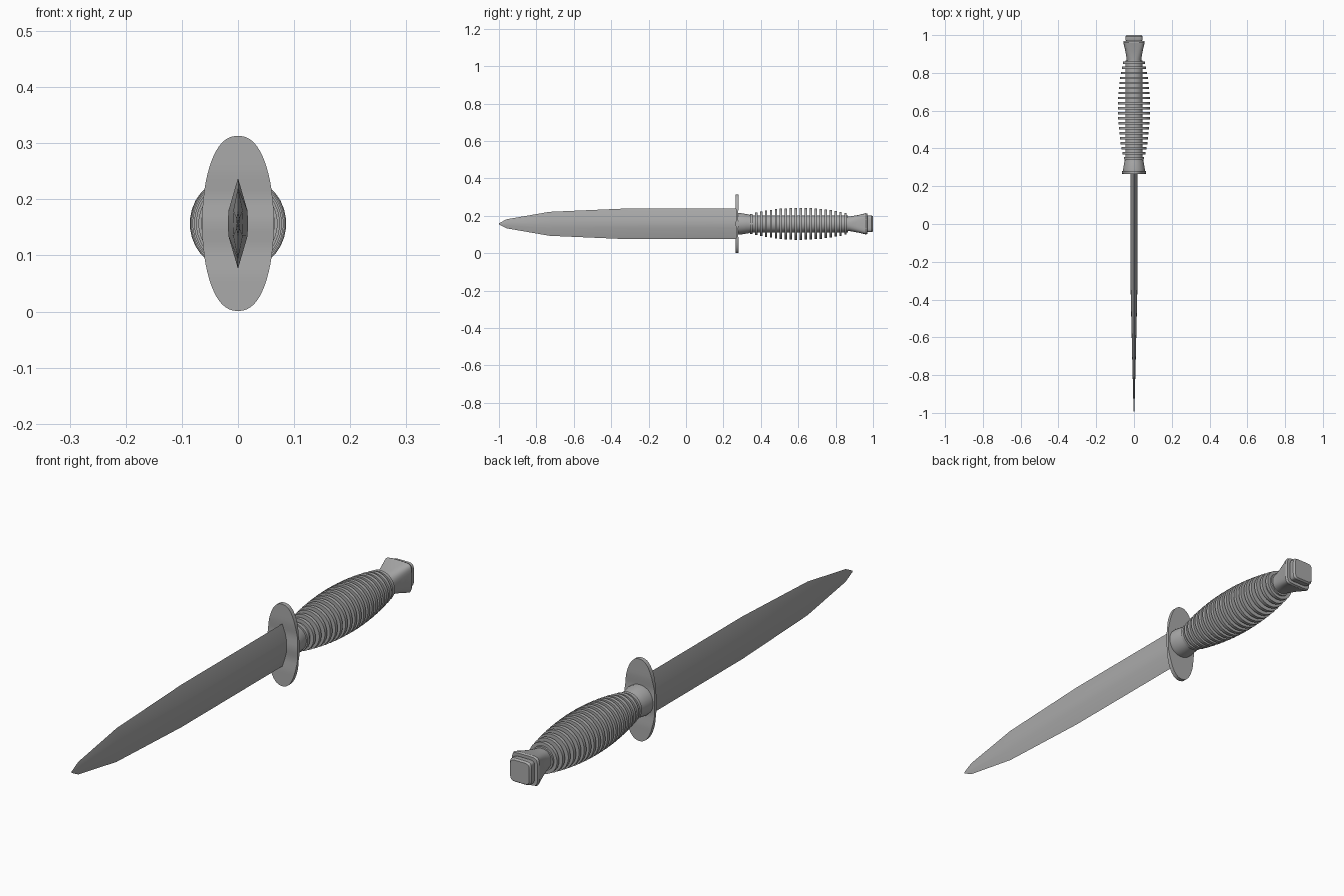
import bpy, bmesh, math

cube = bpy.data.objects.get("Cube")
if cube:
    bpy.data.objects.remove(cube)

AXIS = 0.157  # height of the long axis

steel = bpy.data.materials.new("grey steel")
steel.use_nodes = True
grey = (0.4, 0.4, 0.4, 1)
steel.diffuse_color = grey
steel.node_tree.nodes["Principled BSDF"].inputs["Base Color"].default_value = grey


def loft(name, sections, angle=30):
    """Skin matching rings of points along y and cap both ends."""
    bm = bmesh.new()
    rings = [[bm.verts.new((x, y, AXIS + z)) for x, z in ring] for y, ring in sections]
    n = len(rings[0])
    for a, b in zip(rings, rings[1:]):
        for i in range(n):
            j = (i + 1) % n
            bm.faces.new((a[i], a[j], b[j], b[i]))
    bm.faces.new(rings[0])
    bm.faces.new(rings[-1])
    bmesh.ops.recalc_face_normals(bm, faces=bm.faces)
    mesh = bpy.data.meshes.new(name)
    bm.to_mesh(mesh)
    bm.free()
    mesh.materials.append(steel)
    obj = bpy.data.objects.new(name, mesh)
    bpy.context.collection.objects.link(obj)
    bpy.ops.object.select_all(action="DESELECT")
    obj.select_set(True)
    bpy.context.view_layer.objects.active = obj
    bpy.ops.object.shade_smooth_by_angle(angle=math.radians(angle))
    return obj


def superellipse(a, b, power=2, n=32):
    """Ring that goes from round (power 2) to nearly square (high power)."""
    ring = []
    for i in range(n):
        t = 2 * math.pi * (i + 0.5) / n
        c, s = math.cos(t), math.sin(t)
        ring.append((a * math.copysign(abs(c) ** (2 / power), c),
                     b * math.copysign(abs(s) ** (2 / power), s)))
    return ring


def blade_section(width, thick, shoulder):
    """Double-edged section with a central ridge and soft shoulders."""
    s = width * shoulder
    ts = thick * (1 - shoulder * 0.2)
    return [(0, width), (ts, s), (thick, 0), (ts, -s),
            (0, -width), (-ts, -s), (-thick, 0), (-ts, s)]


# Blade: straight rear half, tapering front half
loft("blade", [
    (-1.0, blade_section(0.003, 0.001, 0.5)),
    (-0.96, blade_section(0.024, 0.003, 0.4)),
    (-0.73, blade_section(0.064, 0.009, 0.35)),
    (-0.34, blade_section(0.081, 0.018, 0.28)),
    (0.275, blade_section(0.081, 0.018, 0.28)),
], 20)

# Guard: thin oval plate with a shallow ridge across the middle
bm = bmesh.new()
rows = []
STEPS = 32
for i in range(STEPS + 1):
    t = -math.pi / 2 + math.pi * i / STEPS
    z = 0.156 * math.sin(t)
    x = max(0.064 * math.cos(t) ** 0.85, 0.001)
    dip = 0.004 * max(0, 1 - abs(abs(z) - 0.045) / 0.045)
    front, back = 0.265 + dip, 0.281 - dip
    rows.append([bm.verts.new((px, py, AXIS + z)) for px, py in
                 ((-x, front), (x, front), (x, back), (-x, back))])
for a, b in zip(rows, rows[1:]):
    for k in range(4):
        m = (k + 1) % 4
        bm.faces.new((a[k], a[m], b[m], b[k]))
bm.faces.new(rows[0])
bm.faces.new(rows[-1])
bmesh.ops.recalc_face_normals(bm, faces=bm.faces)
mesh = bpy.data.meshes.new("guard")
bm.to_mesh(mesh)
bm.free()
mesh.materials.append(steel)
guard = bpy.data.objects.new("guard", mesh)
bpy.context.collection.objects.link(guard)
bpy.ops.object.select_all(action="DESELECT")
guard.select_set(True)
bpy.context.view_layer.objects.active = guard
bpy.ops.object.shade_smooth_by_angle(angle=math.radians(35))

# Collar behind the guard
loft("collar", [(y, superellipse(r, r)) for y, r in
                ((0.275, 0.057), (0.29, 0.058), (0.325, 0.052), (0.34, 0.05))])

# Grip: round core with deep square ribs that swell in the middle
RIBS, START, END = 20, 0.335, 0.866
pitch = (END - START) / RIBS
profile = [(START, 0.046)]
for i in range(RIBS):
    y = START + pitch * (i + 0.5)
    u = (y - 0.61) / 0.27
    r = 0.052 + 0.034 * max(0, 1 - u * u)
    h = pitch * 0.24
    profile += [(y - h, 0.046), (y - h, r), (y + h, r), (y + h, 0.046)]
profile.append((END, 0.046))
loft("ribbed_grip", [(y, superellipse(r, r)) for y, r in profile])

# Pommel: flares from a round neck to a rounded square
loft("pommel", [(y, superellipse(r, r, p)) for y, r, p in
                ((0.855, 0.038, 2), (0.88, 0.04, 2.6), (0.92, 0.047, 4),
                 (0.962, 0.057, 6), (0.97, 0.054, 6))])

# End cap
loft("pommel_cap", [(y, superellipse(r, r, 6)) for y, r in
                    ((0.965, 0.04), (0.975, 0.045), (0.993, 0.045), (1.0, 0.04))])
